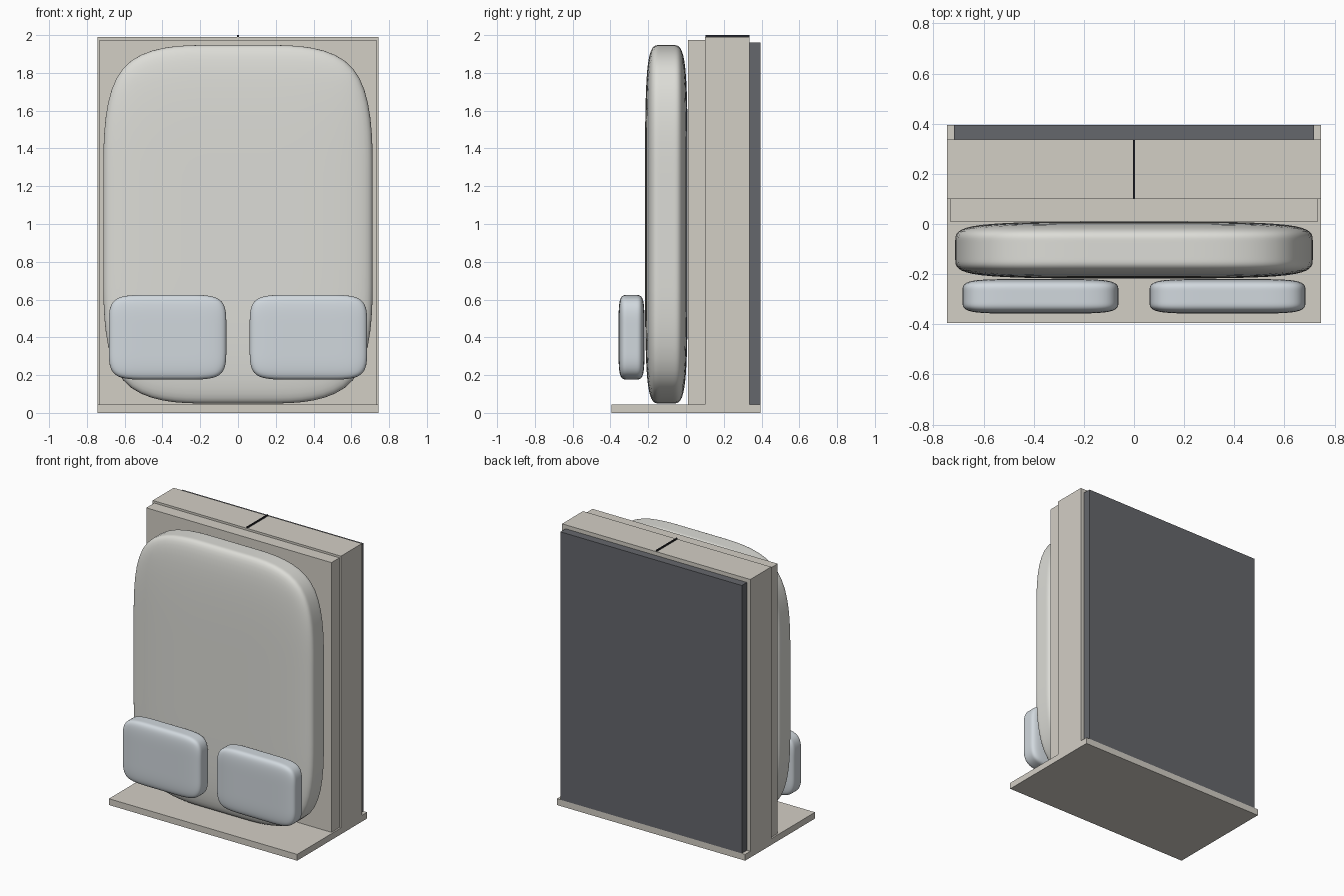
import bpy, bmesh
from mathutils import Vector

if "Cube" in bpy.data.objects:
    bpy.data.objects.remove(bpy.data.objects["Cube"])


def material(name, rgb):
    m = bpy.data.materials.new(name)
    m.diffuse_color = (*rgb, 1)
    m.use_nodes = True
    m.node_tree.nodes["Principled BSDF"].inputs["Base Color"].default_value = m.diffuse_color
    return m


LAMINATE = material("laminate", (0.65, 0.62, 0.56))
DARK = material("dark_fabric", (0.13, 0.135, 0.15))
SEAM = material("seam_black", (0.02, 0.02, 0.025))
MATTRESS = material("mattress_cloth", (0.72, 0.72, 0.68))
PILLOW = material("pillow_cloth", (0.64, 0.69, 0.73))


def add_object(name, bm, mat):
    me = bpy.data.meshes.new(name)
    bm.to_mesh(me)
    bm.free()
    ob = bpy.data.objects.new(name, me)
    bpy.context.collection.objects.link(ob)
    me.materials.append(mat)
    return ob


def box(name, lo, hi, mat, cuts=None):
    """Box between two corners; cuts places loops at +-fraction on each axis."""
    lo, hi = Vector(lo), Vector(hi)
    mid, half = (lo + hi) / 2, (hi - lo) / 2
    bm = bmesh.new()
    bmesh.ops.create_cube(bm, size=2)
    if cuts:
        for axis in range(3):
            for side in (-1, 1):
                normal, point = Vector(), Vector()
                normal[axis] = 1
                point[axis] = side * cuts[axis]
                bmesh.ops.bisect_plane(bm, geom=bm.verts[:] + bm.edges[:] + bm.faces[:],
                                       plane_co=point, plane_no=normal)
    for v in bm.verts:
        v.co = mid + v.co * half
    return add_object(name, bm, mat)


def cushion(name, lo, hi, mat, cuts):
    """Soft rounded pad: a looped box smoothed by subdivision."""
    ob = box(name, lo, hi, mat, cuts)
    for p in ob.data.polygons:
        p.use_smooth = True
    sub = ob.modifiers.new("soft", 'SUBSURF')
    sub.levels = sub.render_levels = 3
    return ob


# Cabinet, standing on a floor plate
box("base_plate", (-0.745, -0.395, 0), (0.745, 0.395, 0.045), LAMINATE)
box("cabinet_body", (-0.745, 0.10, 0.045), (0.745, 0.337, 1.99), LAMINATE)
box("bed_panel", (-0.733, 0.01, 0.045), (0.733, 0.10, 1.975), LAMINATE)
box("back_panel", (-0.718, 0.337, 0.045), (0.718, 0.395, 1.962), DARK)
box("top_seam", (-0.004, 0.102, 1.985), (0.004, 0.335, 2.0), SEAM)

# Upright mattress and the pair of pillows
cushion("mattress", (-0.713, -0.217, 0.05), (0.713, 0.009, 1.947), MATTRESS, (0.12, 0.33, 0.22))
for side, x in (("left", -0.373), ("right", 0.373)):
    cushion("pillow_" + side, (x - 0.311, -0.357, 0.176), (x + 0.311, -0.22, 0.625),
            PILLOW, (0.33, 0.3, 0.3))
